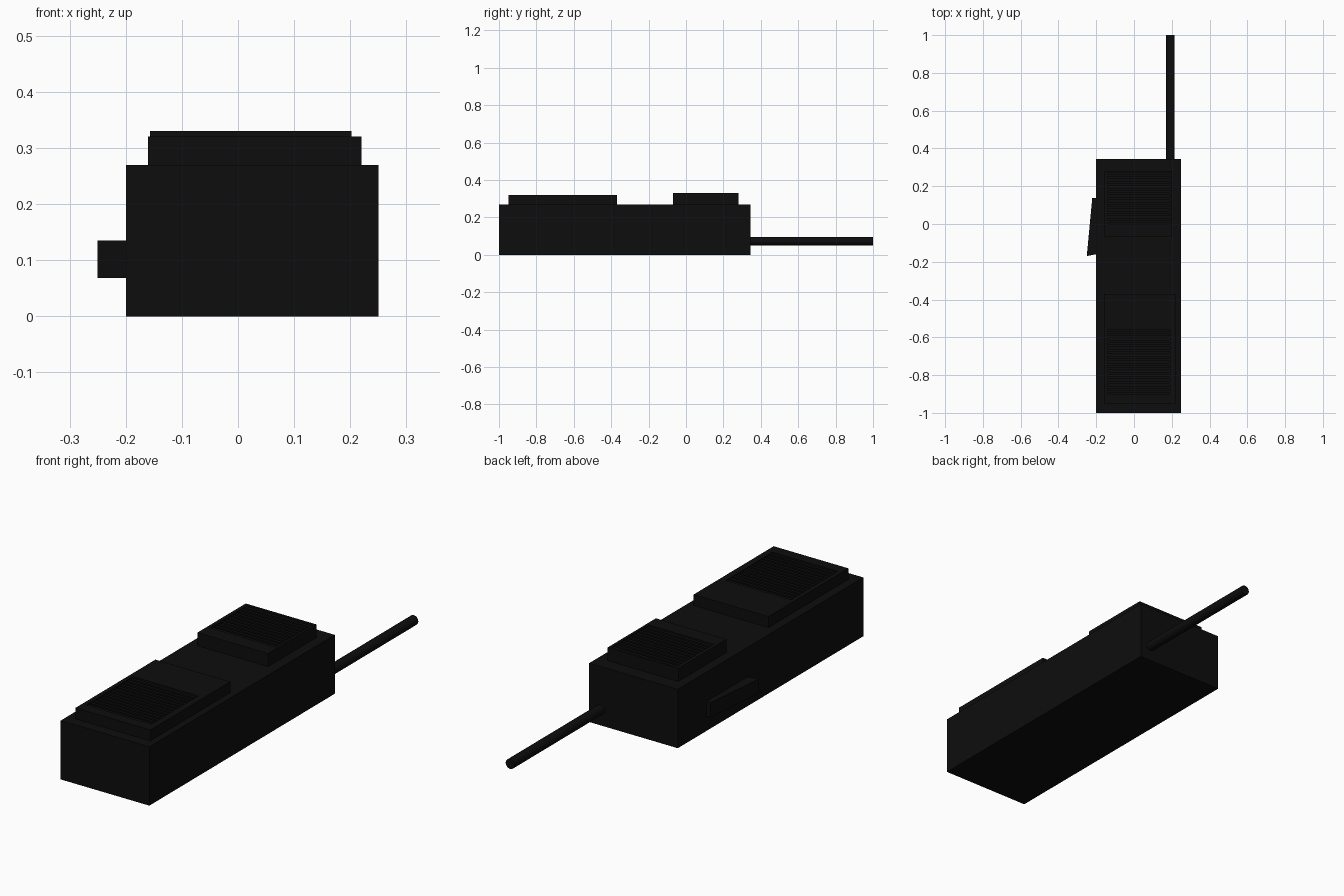
import bpy, bmesh, math
from mathutils import Matrix, Vector

if "Cube" in bpy.data.objects:
    bpy.data.objects.remove(bpy.data.objects["Cube"])

black = bpy.data.materials.new("near_black_plastic")
black.diffuse_color = (0.004, 0.004, 0.004, 1)
black.use_nodes = True
black.node_tree.nodes["Principled BSDF"].inputs["Base Color"].default_value = black.diffuse_color


def finish(name, bm):
    bmesh.ops.recalc_face_normals(bm, faces=bm.faces)
    me = bpy.data.meshes.new(name)
    bm.to_mesh(me)
    bm.free()
    me.materials.append(black)
    ob = bpy.data.objects.new(name, me)
    bpy.context.collection.objects.link(ob)
    return ob


def add_box(bm, x0, x1, y0, y1, z0, z1):
    m = Matrix.Translation(((x0 + x1) / 2, (y0 + y1) / 2, (z0 + z1) / 2))
    m = m @ Matrix.Diagonal((x1 - x0, y1 - y0, z1 - z0, 1))
    bmesh.ops.create_cube(bm, size=1, matrix=m)


def grille_panel(name, outer, hole, z0, z1, depth, slats):
    """Raised panel with a recessed window filled with cross slats."""
    x0, x1, y0, y1 = outer
    a0, a1, b0, b1 = hole
    bm = bmesh.new()
    floor = z1 - depth
    # pad with a sunken window: inset the top by hand, then drop the window
    add_box(bm, x0, x1, y0, y1, z0, z1)
    top = max(bm.faces, key=lambda f: f.calc_center_median().z)
    bmesh.ops.inset_region(bm, faces=[top], thickness=0.005)
    for v in top.verts:
        c = top.calc_center_median()
        v.tag = True
    corners = [(v, v.co.x > (x0 + x1) / 2, v.co.y > (y0 + y1) / 2) for v in top.verts]
    for v, right, back in corners:
        v.co.x = a1 if right else a0
        v.co.y = b1 if back else b0
    ext = bmesh.ops.extrude_discrete_faces(bm, faces=[top])
    for v in ext["faces"][0].verts:
        v.co.z = floor
    # slats
    pitch = (b1 - b0) / slats
    for i in range(slats):
        y = b0 + pitch * (i + 0.5)
        add_box(bm, a0, a1, y - pitch * 0.28, y + pitch * 0.28, floor, z1 - 0.004)
    return finish(name, bm)


# main casing
bm = bmesh.new()
add_box(bm, -0.2, 0.25, -1.0, 0.345, 0, 0.27)
finish("body", bm)

# mouthpiece and earpiece panels
grille_panel("microphone_panel", (-0.16, 0.22, -0.95, -0.37),
             (-0.14, 0.19, -0.90, -0.56), 0.27, 0.32, 0.015, 14)
grille_panel("speaker_panel", (-0.157, 0.202, -0.07, 0.28),
             (-0.14, 0.19, 0.0, 0.27), 0.27, 0.33, 0.015, 11)

# slanted push-to-talk button on the left side
bm = bmesh.new()
outline = [(-0.19, 0.138), (-0.221, 0.138), (-0.25, -0.17), (-0.19, -0.158)]
f = bm.faces.new([bm.verts.new((x, y, 0.068)) for x, y in outline])
ext = bmesh.ops.extrude_face_region(bm, geom=[f])
for v in ext["geom"]:
    if isinstance(v, bmesh.types.BMVert):
        v.co.z = 0.135
finish("talk_button", bm)

# antenna out of the back end
bm = bmesh.new()
bmesh.ops.create_cone(bm, cap_ends=True, segments=16, radius1=0.0225, radius2=0.0225,
                      depth=0.67,
                      matrix=Matrix.Translation((0.193, 0.665, 0.0725)) @ Matrix.Rotation(math.pi / 2, 4, 'X'))
ob = finish("antenna", bm)
bpy.context.view_layer.objects.active = ob
ob.select_set(True)
bpy.ops.object.shade_smooth_by_angle(angle=math.radians(40))
